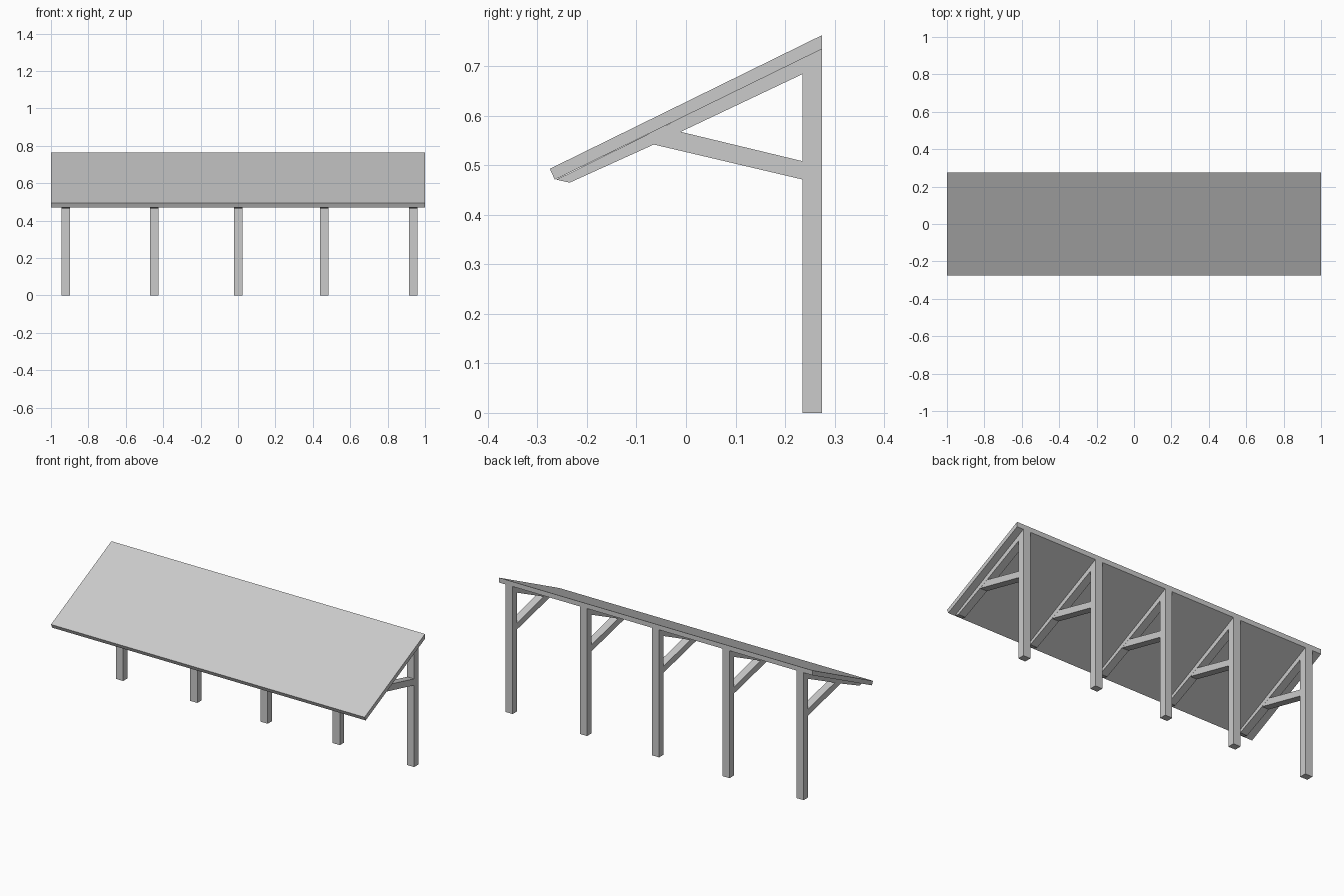
import bpy
import bmesh

cube = bpy.data.objects.get("Cube")
if cube:
    bpy.data.objects.remove(cube, do_unlink=True)

grey = bpy.data.materials.new("grey")
grey.use_nodes = True
colour = (0.6, 0.6, 0.6, 1)
grey.diffuse_color = colour
grey.node_tree.nodes["Principled BSDF"].inputs["Base Color"].default_value = colour


def extrude_profile(name, profile, x, width):
    """Sweep a closed (y, z) outline along x, centred on x."""
    bm = bmesh.new()
    face = bm.faces.new([bm.verts.new((x - width / 2, y, z)) for y, z in profile])
    swept = bmesh.ops.extrude_face_region(bm, geom=[face])["geom"]
    verts = [v for v in swept if isinstance(v, bmesh.types.BMVert)]
    bmesh.ops.translate(bm, verts=verts, vec=(width, 0, 0))
    bmesh.ops.recalc_face_normals(bm, faces=bm.faces)
    mesh = bpy.data.meshes.new(name)
    bm.to_mesh(mesh)
    bm.free()
    mesh.materials.append(grey)
    obj = bpy.data.objects.new(name, mesh)
    bpy.context.collection.objects.link(obj)
    return obj


# Outlines seen from the side
ROOF = [(-0.275, 0.493), (0.275, 0.763), (0.275, 0.735), (-0.265, 0.471)]
POST = [(0.235, 0), (0.275, 0), (0.275, 0.736), (0.235, 0.717)]
RAFTER = [(-0.262, 0.471), (-0.235, 0.465), (-0.065, 0.542),
          (0.237, 0.685), (0.237, 0.718)]
BRACE = [(-0.065, 0.542), (0.237, 0.471), (0.237, 0.508),
         (-0.012, 0.568), (-0.04, 0.575)]

# Sloping roof slab
extrude_profile("roof", ROOF, 0, 2)

# Five timber frames
for i, x in enumerate((-0.92, -0.447, 0.002, 0.462, 0.936), 1):
    extrude_profile(f"post_{i}", POST, x, 0.046)
    extrude_profile(f"rafter_{i}", RAFTER, x, 0.045)
    extrude_profile(f"brace_{i}", BRACE, x, 0.044)
